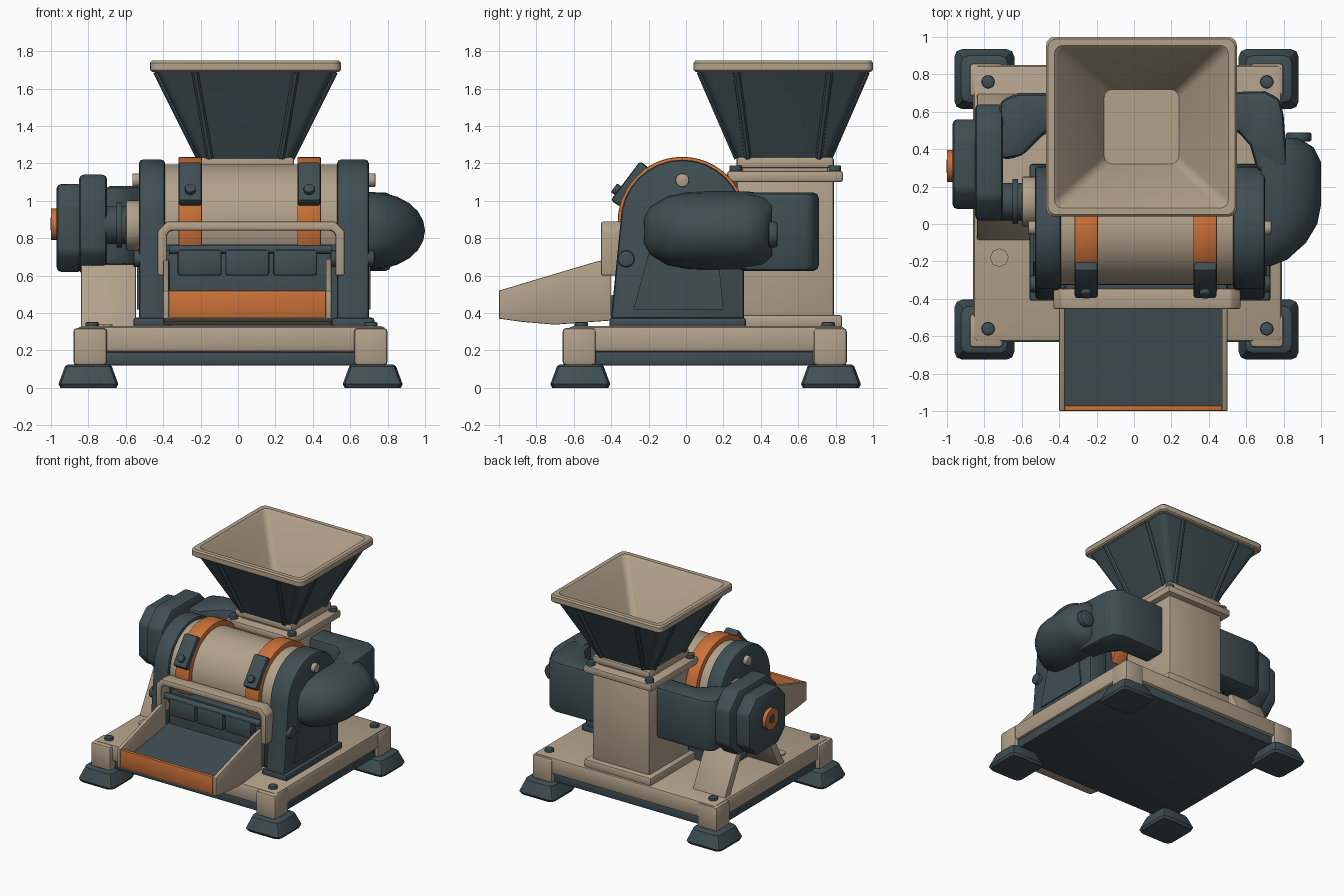
import bpy, bmesh, math
from mathutils import Vector, Matrix

if "Cube" in bpy.data.objects:
    bpy.data.objects.remove(bpy.data.objects["Cube"])


def material(name, rgb):
    m = bpy.data.materials.new(name)
    m.use_nodes = True
    m.diffuse_color = (*rgb, 1)
    m.node_tree.nodes["Principled BSDF"].inputs["Base Color"].default_value = (*rgb, 1)
    return m


BEIGE = material("warm_beige", (0.45, 0.36, 0.26))
DARK = material("slate_grey", (0.05, 0.077, 0.088))
ORANGE = material("burnt_orange", (0.6, 0.165, 0.04))


def finish(name, bm, mats, bevel=0, segs=2):
    """Bevel the sharp edges, store the mesh and shade it."""
    bmesh.ops.recalc_face_normals(bm, faces=bm.faces)
    if bevel:
        sharp = [e for e in bm.edges if len(e.link_faces) == 2 and e.calc_face_angle(0) > 0.6]
        bmesh.ops.bevel(bm, geom=sharp, offset=bevel, segments=segs, profile=0.5,
                        affect='EDGES', clamp_overlap=True)
    me = bpy.data.meshes.new(name)
    bm.to_mesh(me)
    bm.free()
    for m in mats:
        me.materials.append(m)
    ob = bpy.data.objects.new(name, me)
    bpy.context.collection.objects.link(ob)
    bpy.ops.object.select_all(action='DESELECT')
    ob.select_set(True)
    bpy.context.view_layer.objects.active = ob
    bpy.ops.object.shade_smooth_by_angle(angle=math.radians(35))
    return ob


def loft(name, rings, mats, bevel=0, slots=None):
    """Skin rings of points; slots gives the material of each span."""
    bm = bmesh.new()
    vs = [[bm.verts.new(p) for p in ring] for ring in rings]
    n = len(vs[0])
    for k in range(len(vs) - 1):
        for i in range(n):
            j = (i + 1) % n
            f = bm.faces.new((vs[k][i], vs[k][j], vs[k + 1][j], vs[k + 1][i]))
            f.material_index = slots[k] if slots else 0
    bm.faces.new(vs[0][::-1])
    f = bm.faces.new(vs[-1])
    f.material_index = slots[-1] if slots else 0
    return finish(name, bm, mats, bevel)


def prism(name, axis, pts, a, b, mat, bevel=0):
    """Extrude a profile along an axis from a to b."""
    def place(t, p):
        return {'x': (t, p[0], p[1]), 'y': (p[0], t, p[1]), 'z': (p[0], p[1], t)}[axis]
    return loft(name, [[place(t, p) for p in pts] for t in (a, b)], [mat], bevel)


def box(name, x, y, z, mat, bevel=0.015):
    return prism(name, 'z', [(x[0], y[0]), (x[1], y[0]), (x[1], y[1]), (x[0], y[1])], *z, mat, bevel)


def rod(name, p, q, r, mat, n=24, bevel=0):
    p, q = Vector(p), Vector(q)
    bm = bmesh.new()
    turn = (q - p).to_track_quat('Z', 'Y').to_matrix().to_4x4()
    bmesh.ops.create_cone(bm, cap_ends=True, segments=n, radius1=r, radius2=r, depth=(q - p).length,
                          matrix=Matrix.Translation((p + q) / 2) @ turn)
    return finish(name, bm, [mat], bevel)


def chamfered(y0, y1, z0, z1, c):
    return [(y0 + c, z0), (y1 - c, z0), (y1, z0 + c), (y1, z1 - c),
            (y1 - c, z1), (y0 + c, z1), (y0, z1 - c), (y0, z0 + c)]


def rounded_rect(c, hx, hy, z, r, n=4):
    pts = []
    for k, (sx, sy) in enumerate(((1, 1), (-1, 1), (-1, -1), (1, -1))):
        for i in range(n + 1):
            a = math.pi / 2 * (k + i / n)
            pts.append((c[0] + sx * (hx - r) + r * math.cos(a), c[1] + sy * (hy - r) + r * math.sin(a), z))
    return pts


# Base: deck, underside, corner posts, feet and bolts
box("base_deck", (-0.86, 0.79), (-0.63, 0.85), (0.19, 0.33), BEIGE, 0.025)
box("base_underside", (-0.84, 0.77), (-0.6, 0.82), (0.12, 0.2), DARK, 0.01)
for sx in (-1, 1):
    for sy in (-1, 1):
        cx, cy = -0.04 + 0.75 * sx, 0.1 + 0.67 * sy
        box("corner_post", (cx - 0.09, cx + 0.09), (cy - 0.09, cy + 0.09), (0.12, 0.32), BEIGE, 0.02)
        fx, fy = -0.04 + 0.76 * sx, 0.105 + 0.67 * sy
        loft("foot", [rounded_rect((fx, fy), h, h, z, 0.04, 2) for h, z in
                      ((0.15, 0), (0.16, 0.02), (0.125, 0.115), (0.11, 0.125))], [DARK])
        bx, by = -0.035 + 0.745 * sx, 0.1 + 0.66 * sy
        rod("deck_bolt", (bx, by, 0.32), (bx, by, 0.352), 0.037, DARK, 8, 0.008)
rod("deck_plug", (-0.72, -0.18, 0.32), (-0.72, -0.18, 0.34), 0.05, BEIGE, 8)

# Drum with arched end plates and bands
CY, CZ = -0.02, 0.89
rod("drum", (-0.42, CY, CZ), (0.56, CY, CZ), 0.305, BEIGE, 48)
box("drum_cradle", (-0.4, 0.55), (-0.3, 0.26), (0.32, 0.85), DARK, 0)
arch = [(CY + 0.33 * math.cos(math.pi * i / 16), CZ + 0.33 * math.sin(math.pi * i / 16)) for i in range(17)]
arch += [(-0.4, 0.38), (-0.4, 0.32), (0.31, 0.32), (0.31, 0.38)]
for x0, x1, out in ((-0.53, -0.39, -1), (0.53, 0.70, 1)):
    prism("end_plate", 'x', arch, x0, x1, DARK, 0.02)
    box("end_plate_flange", (x0 - 0.03, x1 + 0.03), (-0.41, 0.32), (0.32, 0.375), DARK)
    face = x1 if out > 0 else x0
    prism("end_panel", 'x', [(-0.28, 0.42), (0.2, 0.42), (0.17, 0.72), (-0.2, 0.72)],
          face, face + 0.009 * out, DARK)
    rod("end_pin", (face - 0.02 * out, CY, 1.11), (face + 0.035 * out, CY, 1.11), 0.037, BEIGE, 12, 0.006)
for x in (-0.255, 0.38):
    rod("drum_band", (x - 0.063, CY, CZ), (x + 0.063, CY, CZ), 0.345, ORANGE, 48, 0.008)
    latch = box("latch", (-0.062, 0.062), (-0.13, 0.13), (-0.03, 0.03), DARK)
    latch.matrix_world = Matrix.Translation((x, -0.3, 1.09)) @ Matrix.Rotation(math.radians(53), 4, 'X')
    rod("latch_bolt", (x, -0.33, 1.03), (x, -0.385, 1.07), 0.03, DARK, 10, 0.006)

# Discharge mouth: guard bar, pivot rod and flaps
guard = [(-0.43, 0.6), (-0.43, 0.84), (-0.38, 0.89), (0.52, 0.89), (0.57, 0.84), (0.57, 0.6),
         (0.52, 0.6), (0.52, 0.82), (0.5, 0.84), (-0.36, 0.84), (-0.38, 0.82), (-0.38, 0.6)]
prism("guard_bar", 'y', guard, -0.455, -0.345, BEIGE, 0.012)
box("mouth_panel", (-0.37, 0.5), (-0.37, -0.28), (0.36, 0.76), DARK)
rod("pivot_rod", (-0.56, -0.32, 0.69), (0.73, -0.32, 0.69), 0.045, DARK, 16, 0.01)
rod("flap_hinge", (-0.37, -0.41, 0.74), (0.5, -0.41, 0.74), 0.025, DARK, 12)
for x in (-0.205, 0.05, 0.305):
    box("flap", (x - 0.118, x + 0.118), (-0.44, -0.36), (0.6, 0.74), DARK)

# Chute
side = [(-1, 0.37), (-0.88, 0.353), (-0.7, 0.338), (-0.4, 0.36), (-0.4, 0.69), (-0.48, 0.675), (-1, 0.52)]
for x in (-0.40, 0.47):
    prism("chute_side", 'x', side, x, x + 0.03, BEIGE, 0.006)
prism("chute_bottom", 'x', side[:4] + [(-0.4, 0.39), (-0.99, 0.39)], -0.38, 0.48, BEIGE)
prism("chute_floor", 'x', [(-0.98, 0.385), (-0.36, 0.385), (-0.36, 0.5), (-0.98, 0.41)], -0.375, 0.475, DARK)
box("chute_lip", (-0.37, 0.47), (-1, -0.97), (0.375, 0.52), ORANGE, 0.006)

# Feed column and hopper
HC = (0.04, 0.53)
for name, h, z0, z1 in (("column", 0.26, 0.33, 1.12), ("column_foot", 0.305, 0.32, 0.39),
                        ("column_flange", 0.31, 1.1, 1.16), ("neck", 0.23, 1.14, 1.2),
                        ("hopper_flange", 0.26, 1.175, 1.235)):
    box(name, (HC[0] - h, HC[0] + h), (HC[1] - h, HC[1] + h), (z0, z1), BEIGE)
HC = (0.04, 0.52)
steps = [(0.245, 1.22), (0.475, 1.69), (0.5, 1.69), (0.51, 1.7), (0.51, 1.738), (0.5, 1.75),
         (0.465, 1.75), (0.45, 1.735), (0.2, 1.26)]
loft("hopper", [rounded_rect(HC, h, h - 0.03 * (h > 0.3), z, 0.045) for h, z in steps],
     [DARK, BEIGE], slots=[0] + [1] * 8)
for s in (-1, 1):
    for t in (-1, 1):
        rod("hopper_rib", (0.04 + 0.19 * s, 0.52 + 0.245 * t, 1.23), (0.04 + 0.27 * s, 0.52 + 0.445 * t, 1.69),
            0.02, DARK, 8)
        rod("hopper_rib", (0.04 + 0.245 * s, 0.52 + 0.19 * t, 1.23), (0.04 + 0.475 * s, 0.52 + 0.25 * t, 1.69),
            0.02, DARK, 8)
        x, y = 0.04 + 0.265 * s, 0.53 + 0.265 * t
        rod("flange_bolt", (x, y, 1.15), (x, y, 1.19), 0.035, DARK, 8, 0.008)

# Return duct: boxed elbow and domed scroll
elbow = [(0.28, 0.7), (0.7, 0.71), (0.78, 0.67), (0.8, 0.58), (0.82, 0.3), (0.66, 0.28),
         (0.62, 0.42), (0.55, 0.5), (0.28, 0.5)]
prism("duct_elbow", 'z', elbow, 0.625, 1.045, DARK, 0.03)
spans = [(-0.225, 0.05, 0.07), (-0.19, 0.14, 0.13), (-0.1, 0.24, 0.185), (0, 0.3, 0.205), (0.1, 0.32, 0.21),
         (0.33, 0.32, 0.21), (0.41, 0.28, 0.2), (0.46, 0.2, 0.17)]
rings = []
for y, w, h in spans:
    angles = [math.pi * (i / 12 - 0.5) for i in range(13)]
    rings.append([(0.68 + w * max(math.cos(a), 0) ** 0.9, y, 0.84 + h * math.sin(a)) for a in angles])
loft("duct_scroll", rings, [DARK])
rod("scroll_plug", (0.88, 0.44, 0.82), (0.88, 0.49, 0.82), 0.07, DARK, 12, 0.015)

# Drive side: duct, stepped housing, coupling and stand
drive = [(-0.2, 0.7), (-0.62, 0.7), (-0.72, 0.66), (-0.72, 0.34), (-0.6, 0.36), (-0.46, 0.5), (-0.2, 0.5)]
prism("drive_duct", 'z', drive, 0.65, 1.08, DARK, 0.04)
prism("drive_housing", 'x', chamfered(0.02, 0.64, 0.61, 1.14, 0.12), -0.85, -0.7, DARK, 0.025)
prism("drive_cover", 'x', chamfered(0.08, 0.56, 0.62, 1.09, 0.1), -0.97, -0.83, DARK, 0.025)
rod("drive_hub", (-1, 0.31, 0.875), (-0.95, 0.31, 0.875), 0.085, ORANGE, 20)
rod("drive_hub_core", (-1.003, 0.31, 0.875), (-0.95, 0.31, 0.875), 0.035, DARK, 12)
rod("drive_shaft", (-0.72, 0.12, 0.87), (-0.5, 0.12, 0.87), 0.1, DARK, 20)
rod("coupling", (-0.6, 0.12, 0.87), (-0.52, 0.12, 0.87), 0.135, BEIGE, 24, 0.012)
rod("coupling_ring", (-0.65, 0.12, 0.87), (-0.62, 0.12, 0.87), 0.12, DARK, 24)
for base, top in ((-0.09, 0.1), (0.62, 0.44)):
    prism("stand_leg", 'x', [(base, 0.32), (base + 0.08, 0.32), (top + 0.08, 0.66), (top, 0.66)],
          -0.84, -0.545, BEIGE, 0.01)
